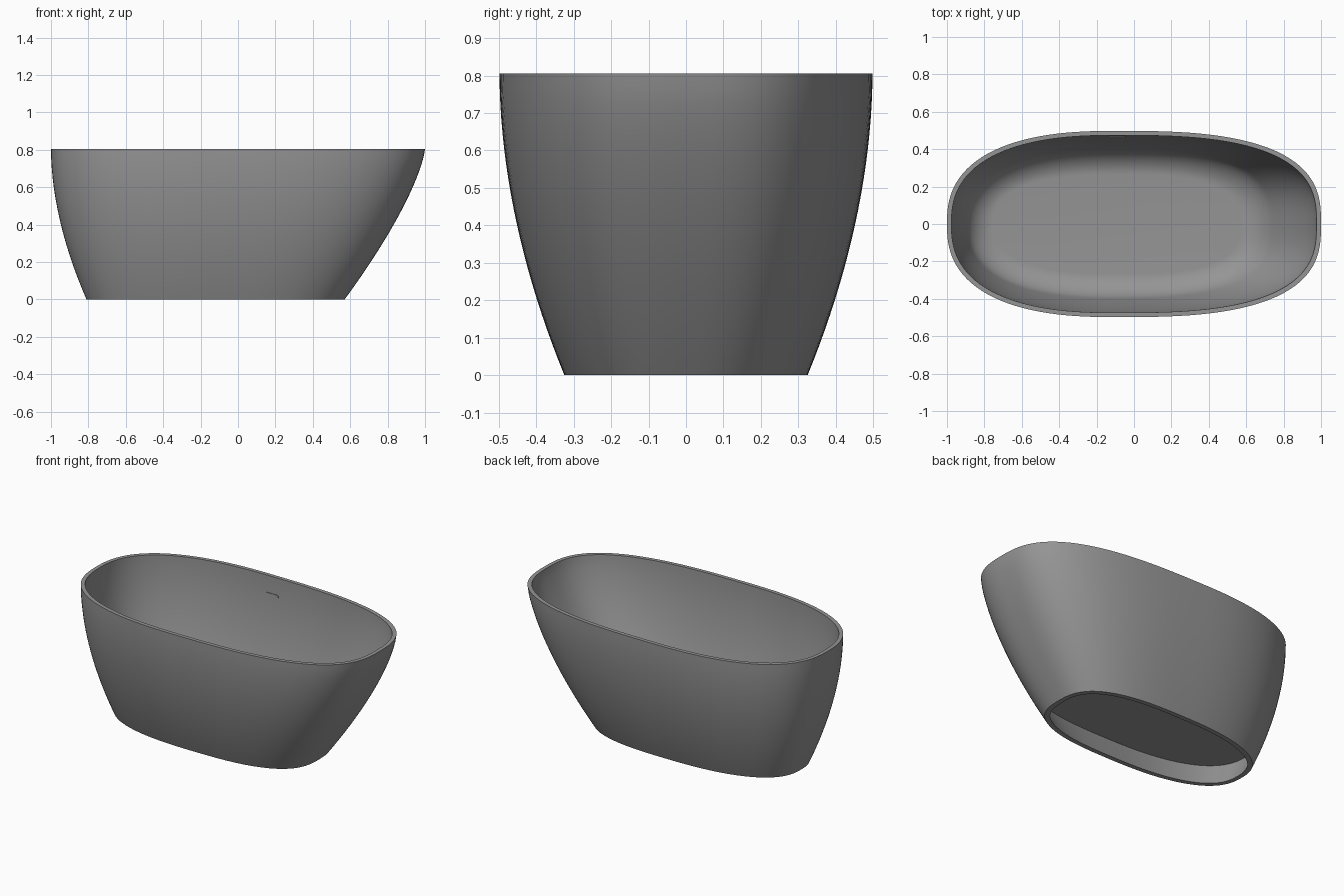
import bpy, bmesh, math
from mathutils import Vector

if "Cube" in bpy.data.objects:
    bpy.data.objects.remove(bpy.data.objects["Cube"], do_unlink=True)

HEIGHT, CENTRE, SEGMENTS = 0.805, -0.09, 128
WALL, FLOOR, FILLET = 0.024, 0.175, 0.1

stone = bpy.data.materials.new("grey_stone")
stone.use_nodes = True
GREY = (0.3, 0.3, 0.3, 1)
stone.diffuse_color = GREY
stone.node_tree.nodes["Principled BSDF"].inputs["Base Color"].default_value = GREY


def reach(z):
    """Outer extent of the shell at a height: -x end, +x end, half width."""
    d = max(0, 1 - z / HEIGHT)
    return 1 - 0.19 * d**1.85, 1 - 0.43 * d**1.37, 0.498 - 0.173 * d**1.9


def ring(bm, z, inset):
    """Soft oval cross-section, fuller at the sloping end."""
    left, right, half = reach(z)
    verts = []
    for i in range(SEGMENTS):
        t = math.tau * i / SEGMENTS
        c, s = math.cos(t), math.sin(t)
        n = 2.8 if c > 0 else 2.5
        k = (abs(c)**n + abs(s)**n) ** (-1 / n)
        length = (right - CENTRE if c > 0 else left + CENTRE) - inset
        verts.append(bm.verts.new((CENTRE + length * k * c, (half - inset) * k * s, z)))
    return verts


def finish(name, bm):
    bmesh.ops.recalc_face_normals(bm, faces=bm.faces)
    mesh = bpy.data.meshes.new(name)
    bm.to_mesh(mesh)
    bm.free()
    mesh.materials.append(stone)
    obj = bpy.data.objects.new(name, mesh)
    bpy.context.collection.objects.link(obj)
    bpy.ops.object.select_all(action="DESELECT")
    obj.select_set(True)
    bpy.context.view_layer.objects.active = obj
    bpy.ops.object.shade_smooth_by_angle(angle=math.radians(35))
    return obj


# Tub shell: hollow foot, outer wall, rim, inner wall, rounded floor
STEPS = 20
profile = [(FLOOR - 0.025, 0.03), (0, 0.03)]
profile += [(HEIGHT * i / STEPS, 0) for i in range(STEPS + 1)]
top_of_fillet = FLOOR + FILLET
profile += [(HEIGHT + (top_of_fillet - HEIGHT) * i / STEPS, WALL) for i in range(STEPS)]
for i in range(11):
    a = math.pi / 2 * i / 10
    profile.append((FLOOR + FILLET * (1 - math.sin(a)), WALL + FILLET * (1 - math.cos(a))))

bm = bmesh.new()
rings = [ring(bm, z, inset) for z, inset in profile]
for low, high in zip(rings, rings[1:]):
    for i in range(SEGMENTS):
        j = (i + 1) % SEGMENTS
        bm.faces.new((low[i], low[j], high[j], high[i]))
bm.faces.new(rings[0])
bm.faces.new(rings[-1])
finish("tub_shell", bm)

# Drain cover on the floor
bm = bmesh.new()
bmesh.ops.create_cone(bm, cap_ends=True, segments=48, radius1=0.052, radius2=0.052, depth=0.008)
drain = finish("drain_cover", bm)
drain.location = (CENTRE, 0, FLOOR + 0.003)

# Overflow slot plate, a flat pill lying on the inner back wall
bm = bmesh.new()
outline = []
for i in range(32):
    a = math.tau * (i + 0.5) / 32
    side = 0.038 if math.cos(a) > 0 else -0.038
    outline.append(bm.verts.new((side + 0.009 * math.cos(a), 0, 0.009 * math.sin(a))))
face = bm.faces.new(outline)
extruded = bmesh.ops.extrude_face_region(bm, geom=[face])["geom"]
bmesh.ops.translate(bm, vec=Vector((0, 0.008, 0)),
                    verts=[g for g in extruded if isinstance(g, bmesh.types.BMVert)])
slot = finish("overflow_slot", bm)
SLOT_Z = 0.69
slope = (reach(SLOT_Z + 0.01)[2] - reach(SLOT_Z - 0.01)[2]) / 0.02
slot.location = (CENTRE, reach(SLOT_Z)[2] - WALL - 0.004, SLOT_Z)
slot.rotation_euler.x = -math.atan(slope)
